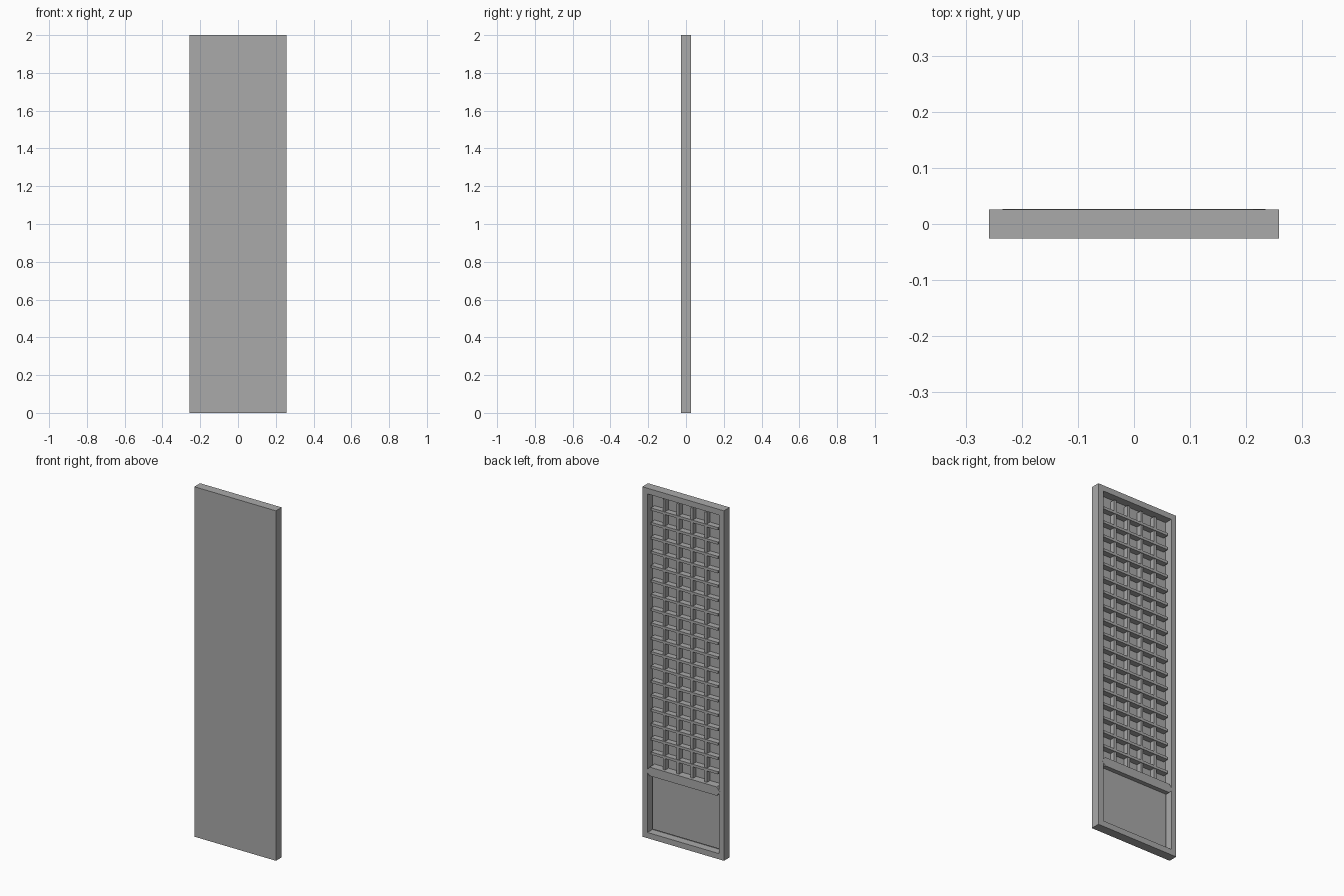
import bpy
import bmesh
from mathutils import Vector

old = bpy.data.objects.get("Cube")
if old:
    bpy.data.objects.remove(old, do_unlink=True)

W, D, H = 0.258, 0.026, 2.0      # half width, half depth, height
BORDER = 0.046                   # frame border
IN = W - BORDER                  # half width of the opening
FLOOR = -0.019                   # bottom of the recess
RAIL_LO, RAIL_HI = 0.36, 0.41
TOP = H - BORDER
BAR = 0.015

grey = bpy.data.materials.new("plain grey")
grey.use_nodes = True
colour = (0.4, 0.4, 0.4, 1)
grey.diffuse_color = colour
grey.node_tree.nodes["Principled BSDF"].inputs["Base Color"].default_value = colour


def finish(name, bm):
    bmesh.ops.recalc_face_normals(bm, faces=bm.faces)
    mesh = bpy.data.meshes.new(name)
    bm.to_mesh(mesh)
    bm.free()
    mesh.materials.append(grey)
    obj = bpy.data.objects.new(name, mesh)
    bpy.context.collection.objects.link(obj)
    return obj


def add_box(bm, x, y, z):
    verts = bmesh.ops.create_cube(bm, size=1)["verts"]
    for v in verts:
        v.co = Vector([(a + b) / 2 + c * (b - a) for (a, b), c in zip((x, y, z), v.co)])


# Frame: a slab with its back face inset and pushed in
bm = bmesh.new()
add_box(bm, (-W, W), (-D, D), (0, H))
bm.normal_update()
back = max(bm.faces, key=lambda f: f.normal.y)
bmesh.ops.inset_region(bm, faces=[back], thickness=BORDER)
floor = bmesh.ops.extrude_face_region(bm, geom=[back])
bmesh.ops.translate(bm, vec=(0, FLOOR - D, 0),
                    verts=[v for v in floor["geom"] if isinstance(v, bmesh.types.BMVert)])
if back.is_valid:
    bmesh.ops.delete(bm, geom=[back], context='FACES_ONLY')
finish("frame", bm)

# Lower panel, set less deep than the lattice recess
bm = bmesh.new()
add_box(bm, (-IN, IN), (FLOOR, 0.001), (BORDER, RAIL_LO + 0.01))
finish("lower_panel", bm)

# Middle rail with pointed ends let into the frame
bm = bmesh.new()
mid, tip = (RAIL_LO + RAIL_HI) / 2, IN + 0.022
outline = [(-IN, RAIL_LO), (IN, RAIL_LO), (tip, mid),
           (IN, RAIL_HI), (-IN, RAIL_HI), (-tip, mid)]
face = bm.faces.new([bm.verts.new((x, FLOOR, z)) for x, z in outline])
side = bmesh.ops.extrude_face_region(bm, geom=[face])
bmesh.ops.translate(bm, vec=(0, D + 0.0004 - FLOOR, 0),
                    verts=[v for v in side["geom"] if isinstance(v, bmesh.types.BMVert)])
finish("middle_rail", bm)

# Upright lattice bars
bm = bmesh.new()
for i in range(4):
    x = (i - 1.5) * 0.088
    add_box(bm, (x - BAR / 2, x + BAR / 2), (FLOOR, 0.010), (RAIL_HI, TOP))
finish("upright_bars", bm)

# Level lattice bars
bm = bmesh.new()
count = 18
gap = (TOP - RAIL_HI - count * BAR) / (count + 1)
for i in range(count):
    z = RAIL_HI + gap + i * (gap + BAR)
    add_box(bm, (-IN, IN), (FLOOR, 0.014), (z, z + BAR))
finish("level_bars", bm)
